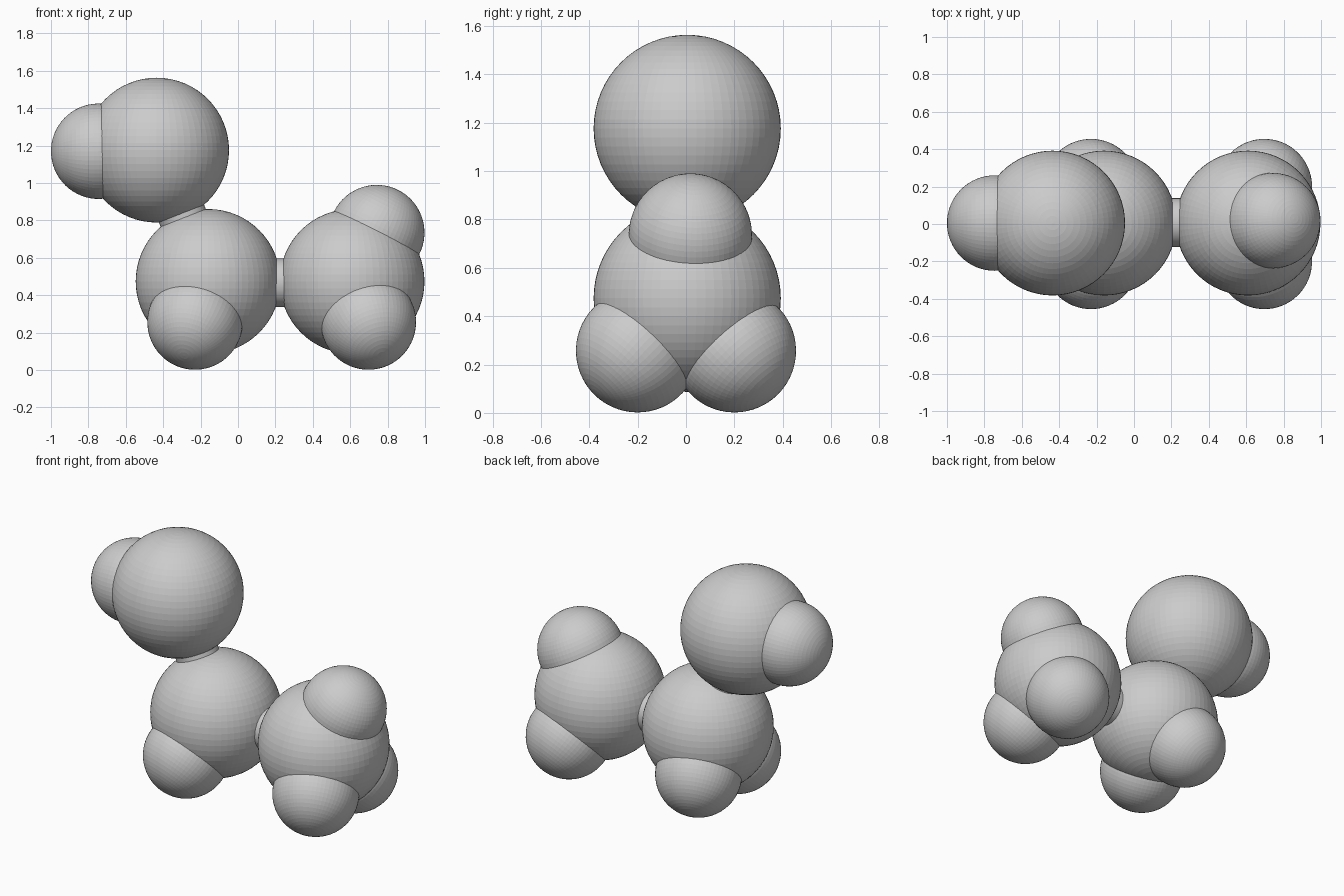
import bpy
from mathutils import Vector

if "Cube" in bpy.data.objects:
    bpy.data.objects.remove(bpy.data.objects["Cube"])

BIG, SMALL, BOND = 0.387, 0.255, 0.13


def ball(name, centre, radius, axis=(0, 0, 1)):
    bpy.ops.mesh.primitive_uv_sphere_add(segments=64, ring_count=32,
                                         radius=radius, location=centre)
    obj = bpy.context.object
    obj.name = name
    obj.rotation_euler = Vector(axis).to_track_quat('Z', 'Y').to_euler()
    return obj


def rod(name, a, b):
    a, b = Vector(a), Vector(b)
    bpy.ops.mesh.primitive_cylinder_add(vertices=48, radius=BOND,
                                        depth=(b - a).length, location=(a + b) / 2)
    obj = bpy.context.object
    obj.name = name
    obj.rotation_euler = (b - a).to_track_quat('Z', 'Y').to_euler()
    bpy.ops.object.shade_smooth_by_angle()


# Large atoms
left = (-0.16, 0.005, 0.474)
right = (0.61, 0.005, 0.474)
top = (-0.435, 0.005, 1.176)
for name, centre in (("left_carbon", left), ("right_carbon", right), ("oxygen", top)):
    ball(name, centre, BIG)

# Small atoms, each with its pole along its bond
small = [("oxygen_hydrogen", (-0.745, 0.005, 1.17), top),
         ("right_upper_hydrogen", (0.742, 0.018, 0.735), right)]
for side, y in (("front", -0.2), ("back", 0.2)):
    small.append(("left_%s_hydrogen" % side, (-0.23, y, 0.257), left))
    small.append(("right_%s_hydrogen" % side, (0.697, y, 0.257), right))
for name, centre, parent in small:
    ball(name, centre, SMALL, Vector(centre) - Vector(parent))

# Bonds that show between the large atoms
rod("carbon_bond", (left[0], 0.008, 0.467), (right[0], 0.008, 0.467))
rod("oxygen_bond", left, top)
